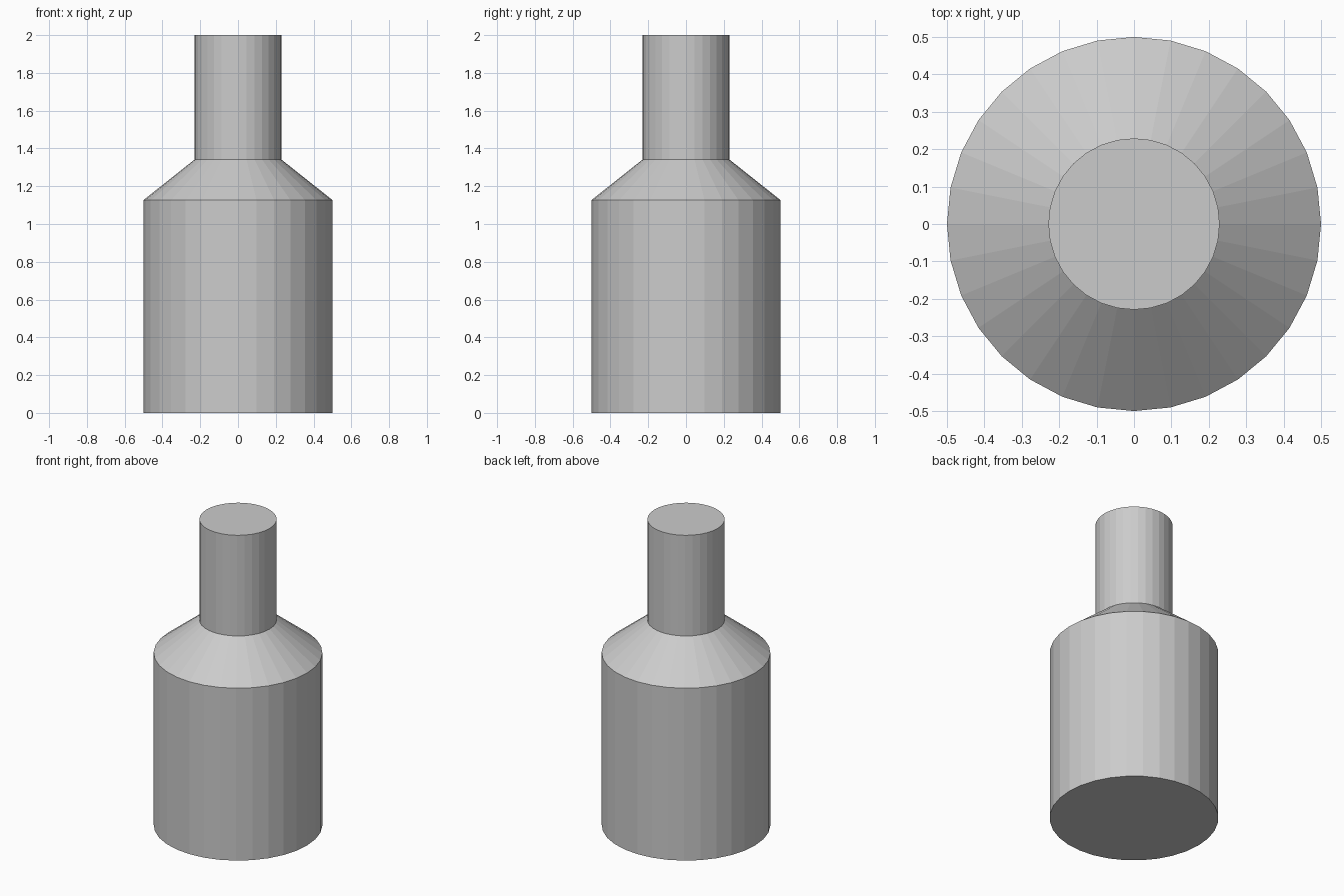
import bpy, bmesh
from math import cos, sin, tau

if "Cube" in bpy.data.objects:
    bpy.data.objects.remove(bpy.data.objects["Cube"])

SIDES = 32
# (radius, height) from base to mouth
PROFILE = [(0.5, 0.0), (0.5, 1.127), (0.229, 1.342), (0.229, 2.0)]

bm = bmesh.new()
rings = [[bm.verts.new((r * cos(tau * i / SIDES), r * sin(tau * i / SIDES), z))
          for i in range(SIDES)] for r, z in PROFILE]

# body, shoulder and neck walls
for low, high in zip(rings, rings[1:]):
    for i in range(SIDES):
        j = (i + 1) % SIDES
        bm.faces.new((low[i], low[j], high[j], high[i]))

# flat base and top caps
bm.faces.new(rings[0][::-1])
bm.faces.new(rings[-1])

mesh = bpy.data.meshes.new("bottle")
bm.to_mesh(mesh)
bm.free()
bpy.context.collection.objects.link(bpy.data.objects.new("bottle", mesh))
